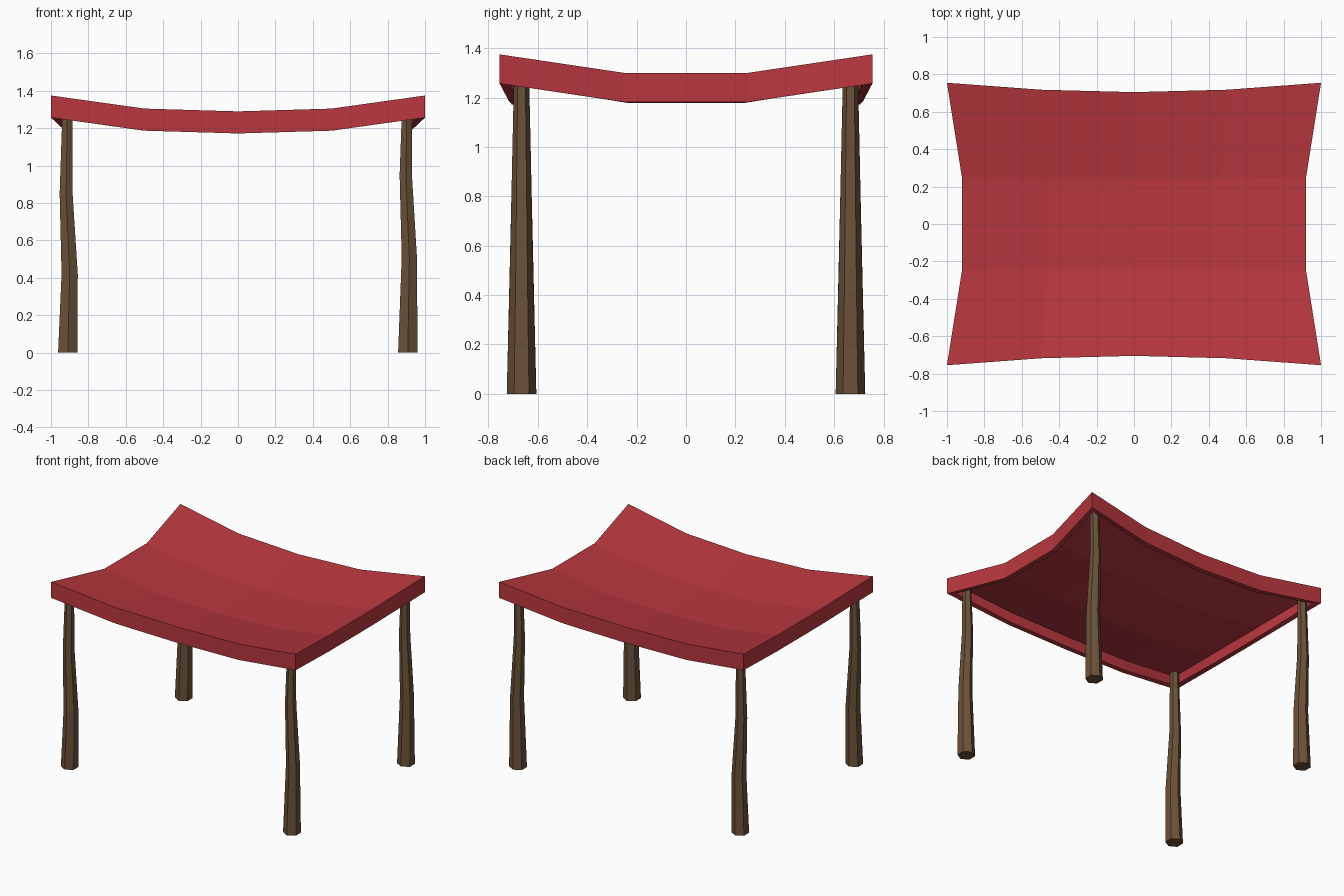
import bpy, bmesh, math

if "Cube" in bpy.data.objects:
    bpy.data.objects.remove(bpy.data.objects["Cube"])


def material(name, rgb):
    m = bpy.data.materials.new(name)
    m.diffuse_color = (*rgb, 1)
    m.use_nodes = True
    m.node_tree.nodes["Principled BSDF"].inputs["Base Color"].default_value = m.diffuse_color
    return m


def add_object(name, bm, mat):
    me = bpy.data.meshes.new(name)
    bm.to_mesh(me)
    bm.free()
    me.materials.append(mat)
    ob = bpy.data.objects.new(name, me)
    bpy.context.collection.objects.link(ob)
    return ob


red = material("red cloth", (0.49, 0.039, 0.05))
brown = material("brown wood", (0.147, 0.083, 0.042))

# Canopy: sagging 5 x 4 grid, skirt extruded down, thickness added inward
EDGE_Y = {0: 0.705, 1: 0.718, 2: 0.755}   # outer rows, by column distance from centre
EDGE_Z = {0: 1.29, 1: 1.305, 2: 1.375}
ROW_Y = {0: 0.238, 1: 0.241, 2: 0.25}     # inner rows
bm = bmesh.new()
grid = []
for j in (-2, -1, 1, 2):
    row = []
    for i in range(-2, 3):
        a, outer = abs(i), abs(j) == 2
        x = i * 0.5 * (1.0 if outer else 0.92)
        y = math.copysign(EDGE_Y[a] if outer else ROW_Y[a], j)
        z = EDGE_Z[a] - (0 if outer else 0.075)
        row.append(bm.verts.new((x, y, z)))
    grid.append(row)
for j in range(3):
    for i in range(4):
        bm.faces.new((grid[j][i], grid[j][i + 1], grid[j + 1][i + 1], grid[j + 1][i]))
rim = [e for e in bm.edges if e.is_boundary]
ext = bmesh.ops.extrude_edge_only(bm, edges=rim)["geom"]
for v in ext:
    if isinstance(v, bmesh.types.BMVert):
        v.co.z -= 0.118
bmesh.ops.recalc_face_normals(bm, faces=bm.faces)
bm.faces.ensure_lookup_table()
if bm.faces[0].normal.z < 0:
    bmesh.ops.reverse_faces(bm, faces=bm.faces)
canopy = add_object("canopy", bm, red)
sol = canopy.modifiers.new("thickness", 'SOLIDIFY')
sol.thickness = 0.036
sol.offset = -1
sol.use_even_offset = True


# Posts: crooked tapering hexagonal poles, given as (x, z, radius) rings
def post(name, rings, y):
    bm = bmesh.new()
    loops = []
    for x, z, r in rings:
        loops.append([bm.verts.new((x + r * math.sin(k * math.pi / 3),
                                    y + r * math.cos(k * math.pi / 3), z))
                      for k in range(6)])
    for lo, hi in zip(loops, loops[1:]):
        for k in range(6):
            n = (k + 1) % 6
            bm.faces.new((lo[k], lo[n], hi[n], hi[k]))
    bm.faces.new(loops[0])
    bm.faces.new(loops[-1])
    bmesh.ops.recalc_face_normals(bm, faces=bm.faces)
    add_object(name, bm, brown)


LEFT = [(-0.91, 0, 0.06), (-0.90, 0.42, 0.05), (-0.919, 0.85, 0.04), (-0.912, 1.31, 0.03)]
RIGHT = [(0.908, 0, 0.06), (0.916, 0.51, 0.047), (0.897, 0.95, 0.038), (0.903, 1.31, 0.03)]
for side, rings in (("left", LEFT), ("right", RIGHT)):
    for end, y in (("front", -0.666), ("back", 0.666)):
        post(f"{end}_{side}_post", rings, y)
